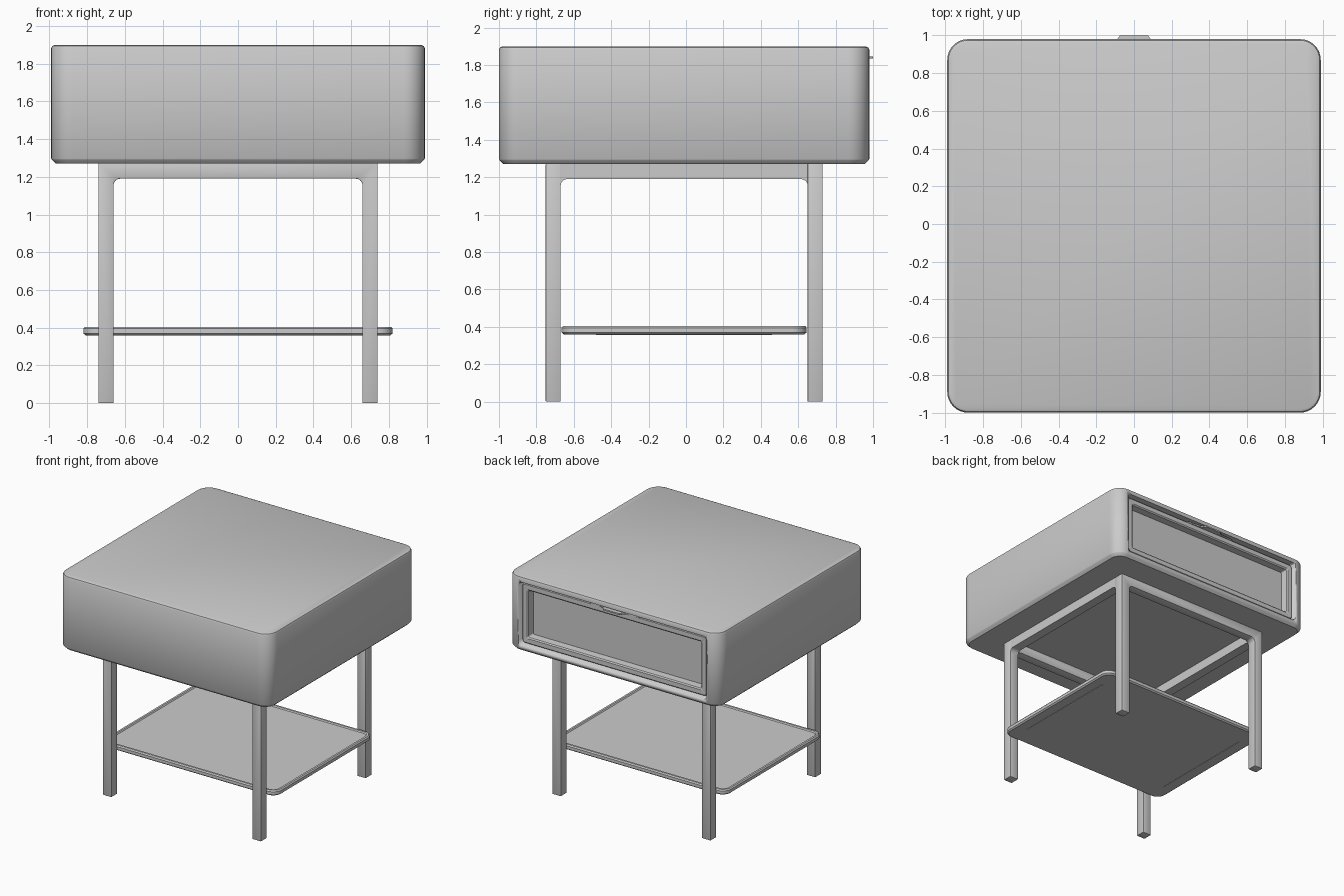
import bpy, bmesh
from math import sin, cos, pi, radians

if "Cube" in bpy.data.objects:
    bpy.data.objects.remove(bpy.data.objects["Cube"])


def finish(name, bm, bevel=0):
    bmesh.ops.recalc_face_normals(bm, faces=bm.faces)
    me = bpy.data.meshes.new(name)
    bm.to_mesh(me)
    bm.free()
    ob = bpy.data.objects.new(name, me)
    bpy.context.collection.objects.link(ob)
    bpy.ops.object.select_all(action='DESELECT')
    ob.select_set(True)
    bpy.context.view_layer.objects.active = ob
    if bevel:
        m = ob.modifiers.new("edge", 'BEVEL')
        m.width, m.segments, m.limit_method = bevel, 2, 'ANGLE'
        bpy.ops.object.modifier_apply(modifier=m.name)
    bpy.ops.object.shade_smooth_by_angle(angle=radians(30))
    return ob


def rounded_rect(u0, u1, v0, v1, r, n=8):
    pts = []
    for cu, cv, a0 in ((u1 - r, v1 - r, 0), (u0 + r, v1 - r, 1),
                       (u0 + r, v0 + r, 2), (u1 - r, v0 + r, 3)):
        for i in range(n + 1):
            a = (a0 + i / n) * pi / 2
            pts.append((cu + r * cos(a), cv + r * sin(a)))
    return pts


def place(axis, u, v, t):
    return {'X': (t, u, v), 'Y': (u, t, v), 'Z': (u, v, t)}[axis]


def loft(name, axis, rect, r, sections):
    """Skin rounded rectangles; each section is (position on axis, inset)."""
    bm = bmesh.new()
    u0, u1, v0, v1 = rect
    loops = []
    for t, d in sections:
        ring = rounded_rect(u0 + d, u1 - d, v0 + d, v1 - d, max(r - d, 0.012))
        loops.append([bm.verts.new(place(axis, u, v, t)) for u, v in ring])
    for a, b in zip(loops, loops[1:]):
        for i in range(len(a)):
            j = (i + 1) % len(a)
            bm.faces.new((a[i], a[j], b[j], b[i]))
    bm.faces.new(loops[0])
    bm.faces.new(loops[-1])
    return finish(name, bm)


def extrude(name, axis, pts, t0, t1, bevel=0):
    bm = bmesh.new()
    f = bm.faces.new([bm.verts.new(place(axis, u, v, t0)) for u, v in pts])
    res = bmesh.ops.extrude_face_region(bm, geom=[f])
    vs = [g for g in res['geom'] if isinstance(g, bmesh.types.BMVert)]
    bmesh.ops.translate(bm, verts=vs, vec=place(axis, 0, 0, t1 - t0))
    return finish(name, bm, bevel)


def arch(u0, u1, z, r=0.035, n=6):
    """Underside of a rail with filleted corners, left to right."""
    left = [(u0 + r - r * cos(i / n * pi / 2), z - r + r * sin(i / n * pi / 2))
            for i in range(n + 1)]
    return left + [(u0 + u1 - u, v) for u, v in reversed(left)]


# Cabinet body with softened edges
body = loft("cabinet_body", 'Z', (-0.99, 0.99, -1.0, 0.98), 0.11,
            [(1.27, 0.025), (1.29, 0.004), (1.297, 0), (1.882, 0),
             (1.894, 0.006), (1.90, 0.02)])

# Drawer opening in the back face
cutter = loft("opening_cutter", 'Y', (-0.88, 0.88, 1.32, 1.855), 0.035,
              [(0.80, 0), (1.2, 0)])
cutter.hide_render = True
bpy.context.view_layer.objects.active = body
mod = body.modifiers.new("opening", 'BOOLEAN')
mod.operation, mod.solver, mod.object = 'DIFFERENCE', 'EXACT', cutter
bpy.ops.object.modifier_apply(modifier=mod.name)
bpy.data.objects.remove(cutter)

# Drawer front: raised frame around a sunken panel
loft("drawer_front", 'Y', (-0.865, 0.865, 1.335, 1.84), 0.03,
     [(0.79, 0), (0.947, 0), (0.955, 0.008), (0.955, 0.045),
      (0.947, 0.055), (0.89, 0.06)])

# Thin pull tab on top of the drawer
half = [(0.23, 0.90), (0.23, 0.955), (0.12, 0.965), (0.088, 0.98), (0.075, 1.0)]
extrude("drawer_pull", 'Z', half + [(-u, v) for u, v in reversed(half)], 1.834, 1.846)

# Front and back leg frames
outer = [(0.74, 0), (0.74, 1.272), (-0.74, 1.272), (-0.74, 0)]
for name, y in (("front_leg_frame", -0.75), ("back_leg_frame", 0.65)):
    extrude(name, 'Y', outer + [(-0.66, 0)] + arch(-0.66, 0.66, 1.19) + [(0.66, 0)],
            y, y + 0.08, 0.004)

# Side rails joining the leg frames
for name, x in (("left_rail", -0.74), ("right_rail", 0.66)):
    extrude(name, 'X', [(0.65, 1.272), (-0.67, 1.272)] + arch(-0.67, 0.65, 1.19),
            x, x + 0.08)

# Lower shelf with shallow lip
loft("lower_shelf", 'Z', (-0.82, 0.82, -0.665, 0.645), 0.08,
     [(0.36, 0.012), (0.37, 0), (0.395, 0), (0.405, 0.008),
      (0.405, 0.025), (0.396, 0.032)])

# Slim strips under the shelf
for name, x in (("left_shelf_strip", -0.725), ("right_shelf_strip", 0.715)):
    extrude(name, 'Z', [(x, -0.48), (x + 0.01, -0.48), (x + 0.01, 0.46), (x, 0.46)],
            0.357, 0.362)
